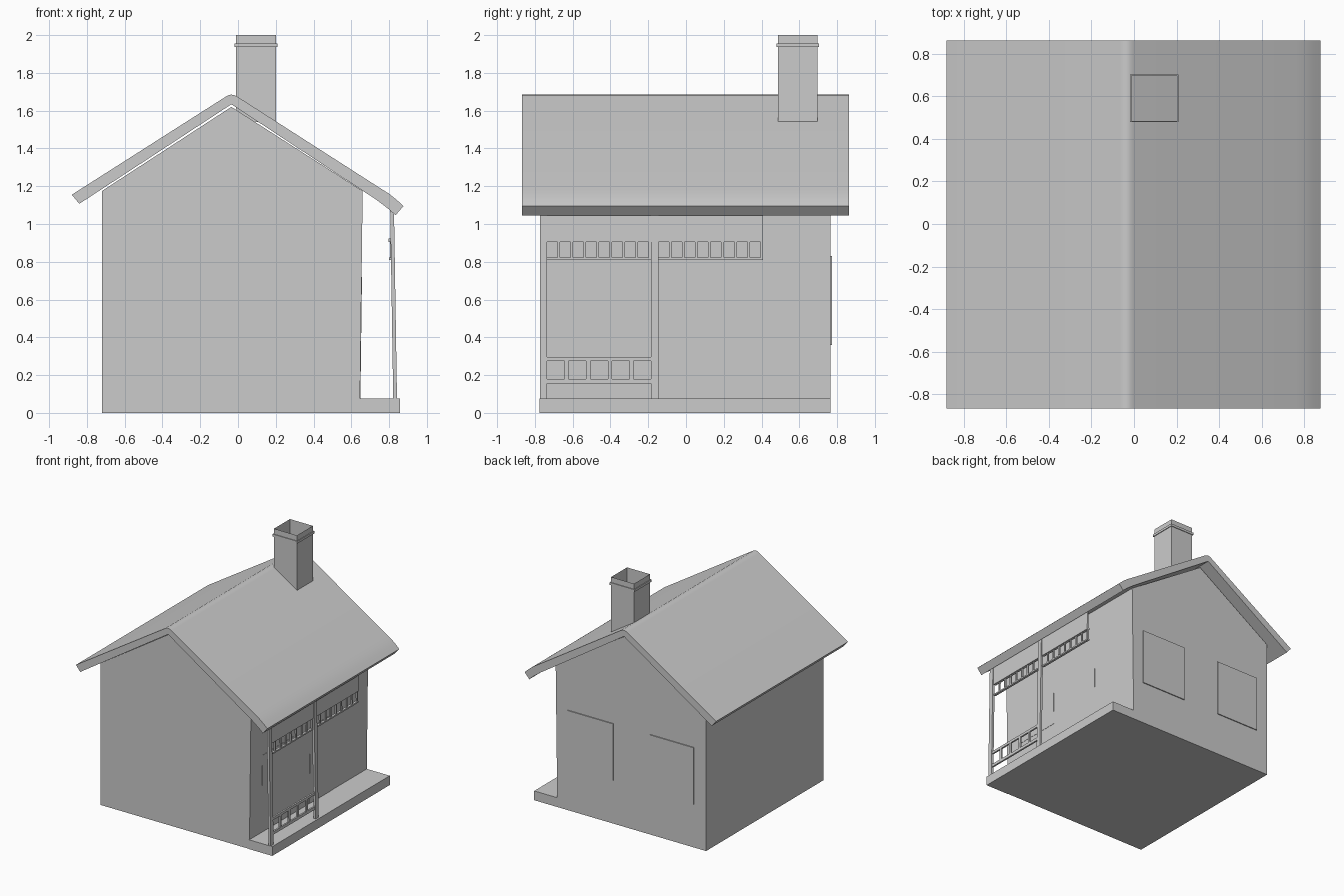
import bpy, bmesh, math

cube = bpy.data.objects.get("Cube")
if cube:
    bpy.data.objects.remove(cube, do_unlink=True)

plaster = bpy.data.materials.new("plain grey")
plaster.use_nodes = True
plaster.diffuse_color = (0.6, 0.6, 0.6, 1)
plaster.node_tree.nodes["Principled BSDF"].inputs["Base Color"].default_value = (0.6, 0.6, 0.6, 1)


def finish(name, bm):
    bmesh.ops.recalc_face_normals(bm, faces=bm.faces)
    mesh = bpy.data.meshes.new(name)
    bm.to_mesh(mesh)
    bm.free()
    mesh.materials.append(plaster)
    obj = bpy.data.objects.new(name, mesh)
    bpy.context.collection.objects.link(obj)
    return obj


def prism(name, outline, y0, y1):
    """Extrude an x-z outline along y."""
    bm = bmesh.new()
    face = bm.faces.new([bm.verts.new((x, y0, z)) for x, z in outline])
    new = bmesh.ops.extrude_face_region(bm, geom=[face])["geom"]
    verts = [v for v in new if isinstance(v, bmesh.types.BMVert)]
    bmesh.ops.translate(bm, verts=verts, vec=(0, y1 - y0, 0))
    return finish(name, bm)


def boxes(name, specs, lean=0.0):
    """Boxes given as x, y and z ranges; lean shifts x with height."""
    bm = bmesh.new()
    for spec in specs:
        for v in bmesh.ops.create_cube(bm, size=1)["verts"]:
            v.co = [(a + b) / 2 + c * (b - a) for (a, b), c in zip(spec, v.co)]
            v.co.x += lean * v.co.z
    return finish(name, bm)


# House body with gables and slightly leaning porch wall
WALL_LEAN = 0.013
prism("house_body", [(-0.72, 0), (0.645, 0), (0.66, 1.175), (-0.035, 1.62), (-0.72, 1.175)],
      -0.772, 0.765)
boxes("porch_floor", [((0.64, 0.857), (-0.775, 0.765), (0, 0.077))])

# Roof shell with rounded ridge and drooping porch eave
roof = prism("roof", [
    (-0.88, 1.155), (-0.065, 1.674), (-0.05, 1.682), (-0.035, 1.685), (-0.018, 1.682), (-0.003, 1.674),
    (0.76, 1.185), (0.8, 1.16), (0.84, 1.128), (0.876, 1.095),
    (0.834, 1.046), (0.805, 1.073), (0.77, 1.1), (0.73, 1.13), (-0.035, 1.634), (-0.84, 1.107)],
    -0.867, 0.863)
bpy.ops.object.select_all(action='DESELECT')
roof.select_set(True)
bpy.context.view_layer.objects.active = roof
bpy.ops.object.shade_smooth_by_angle(angle=math.radians(28))


# Open chimney flue and its collar
def tube(name, x, y, z):
    bm = bmesh.new()
    rings = [[bm.verts.new((x[i], y[j], h)) for i, j in ((0, 0), (1, 0), (1, 1), (0, 1))] for h in z]
    for i in range(4):
        k = (i + 1) % 4
        bm.faces.new((rings[0][i], rings[0][k], rings[1][k], rings[1][i]))
    return finish(name, bm)


tube("chimney", (-0.01, 0.2), (0.487, 0.695), (1.54, 2.0))
collar = tube("chimney_collar", (-0.018, 0.208), (0.479, 0.703), (1.936, 1.956))
solid = collar.modifiers.new("thickness", 'SOLIDIFY')
solid.thickness = 0.008
solid.offset = -1

# Porch posts
LEAN = -0.016
posts = (-0.755, -0.165)
boxes("porch_posts", [((0.823, 0.843), (y - 0.019, y + 0.019), (0.07, 1.075)) for y in posts], LEAN)

# Frieze: solid board, short balusters and rails in two bays
bays = ((-0.736, -0.184), (-0.146, 0.408))
frieze = []
for a, b in bays:
    frieze.append(((0.825, 0.836), (a, b), (0.906, 1.075)))
    frieze.append(((0.812, 0.832), (a, b), (0.81, 0.822)))
    frieze.append(((0.812, 0.828), (a, b), (0.906, 0.922)))
    step = (b - a) / 8
    for i in range(1, 9):
        y = a + i * step
        frieze.append(((0.818, 0.83), (y - 0.014, y), (0.815, 0.91)))
boxes("porch_frieze", frieze, LEAN)

# Low railing in the front bay
a, b = bays[0]
railing = [((0.826, 0.84), (a, b), z) for z in ((0.155, 0.18), (0.275, 0.297))]
step = (b - a + 0.022) / 5
for i in range(1, 5):
    y = a + i * step
    railing.append(((0.827, 0.839), (y - 0.022, y), (0.17, 0.28)))
boxes("porch_railing", railing, LEAN)

# Thin window and door plates
boxes("porch_window", [((0.64, 0.647), (-0.615, -0.2), (0.38, 0.72))], WALL_LEAN)
boxes("porch_door", [((0.64, 0.647), (0.01, 0.3), (0.077, 0.71))], WALL_LEAN)
boxes("back_windows", [(x, (0.764, 0.773), (0.36, 0.83)) for x in ((-0.61, -0.21), (0.13, 0.55))])
